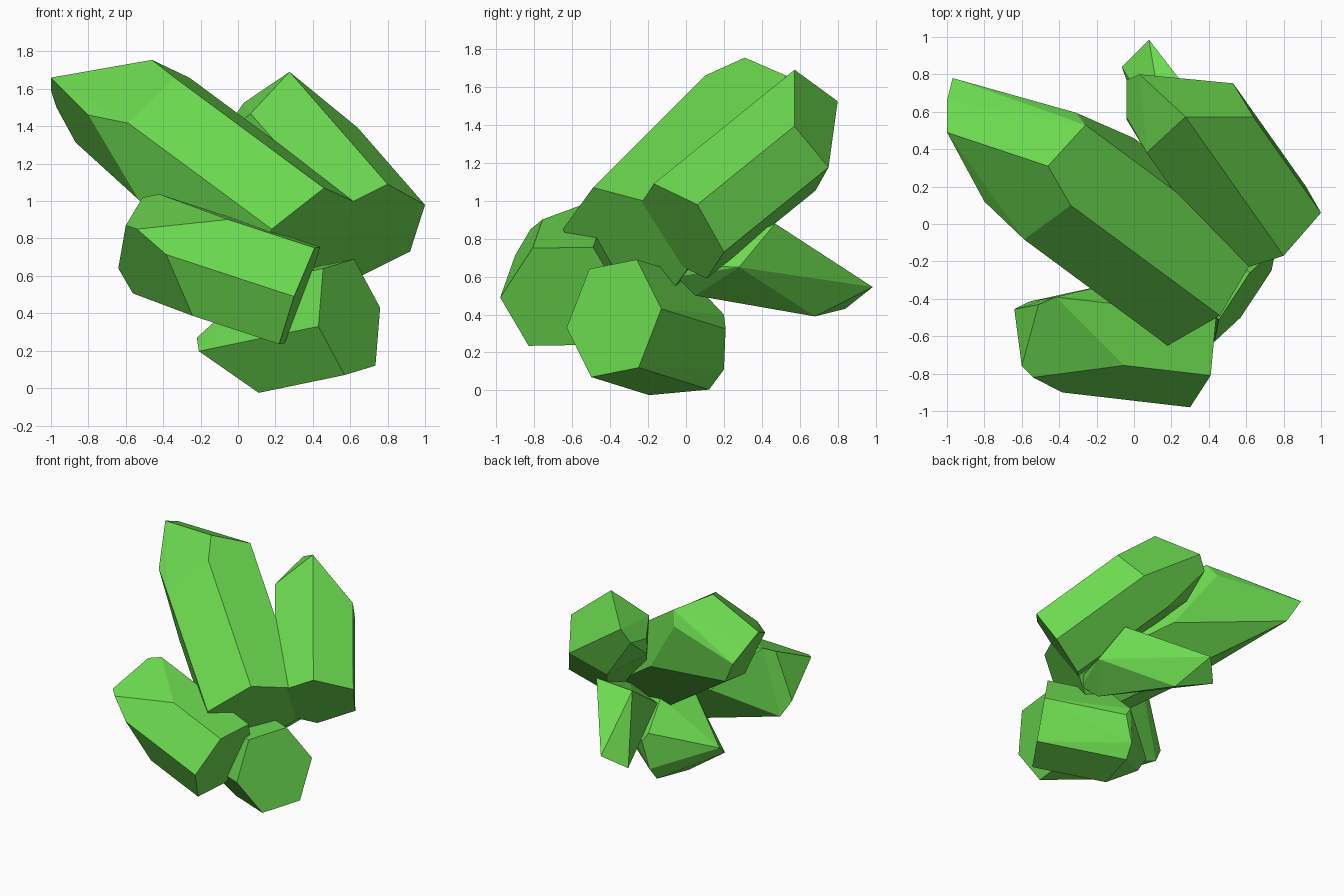
import bpy, bmesh, math
from mathutils import Vector as V

if "Cube" in bpy.data.objects:
    bpy.data.objects.remove(bpy.data.objects["Cube"])

mat = bpy.data.materials.new("green_crystal")
mat.diffuse_color = (0.15, 0.70, 0.08, 1)
mat.use_nodes = True
mat.node_tree.nodes["Principled BSDF"].inputs["Base Color"].default_value = mat.diffuse_color


def hull(name, points):
    """Faceted solid around a handful of points."""
    bm = bmesh.new()
    for p in points:
        bm.verts.new(p)
    res = bmesh.ops.convex_hull(bm, input=bm.verts[:])
    junk = [g for g in res["geom_interior"] if isinstance(g, bmesh.types.BMVert)]
    bmesh.ops.delete(bm, geom=junk, context="VERTS")
    bmesh.ops.dissolve_limit(bm, angle_limit=math.radians(5),
                             verts=bm.verts[:], edges=bm.edges[:])
    bmesh.ops.recalc_face_normals(bm, faces=bm.faces[:])
    me = bpy.data.meshes.new(name)
    bm.to_mesh(me)
    bm.free()
    me.materials.append(mat)
    bpy.context.collection.objects.link(bpy.data.objects.new(name, me))


def crystal(name, corners, axis, lengths, tip):
    """Hexagonal prism: three base corners give the ring, each long edge
    has its own length, and a few tip points finish the slanted end."""
    a, b, c = map(V, corners)
    mid = a + c - b
    ring = [a, b, c, 2 * mid - a, 2 * mid - b, 2 * mid - c]
    d = V(axis).normalized()
    hull(name, ring + [p + d * t for p, t in zip(ring, lengths)] + [V(p) for p in tip])


# long upper crystal leaning left
crystal("large_crystal",
        [(.18, -.65, .85), (.46, -.49, 1.07), (.66, -.15, .98)], (-.69, .51, .51),
        [1.11, 1.155, 1.33, .84, 1.69, .91],
        [(-.46, .31, 1.755), (-.80, .12, 1.46), (-1, .49, 1.66),
         (-1, .66, 1.59), (-.97, .78, 1.50), (-.31, .595, 1.56)])

# upper right crystal leaning back
crystal("back_crystal",
        [(.80, -.17, 1.09), (1.0, .06, .98), (.92, .20, .73)], (-.48, .68, .55),
        [1.09, .75, .81, .84, 1.0, .94],
        [(.03, .80, 1.525), (-.04, .77, 1.42), (-.04, .57, 1.38)])

# low front crystal
crystal("front_crystal",
        [(.30, -.98, .49), (.41, -.81, .75), (.44, -.49, .755)], (-.945, .11, .31),
        [.725, .49, .91, .40, .86, .49],
        [(-.51, -.43, 1.02), (-.60, -.76, .87), (-.54, -.82, .85), (-.64, -.455, .64)])

# bottom crystal resting on the ground
crystal("bottom_crystal",
        [(.62, -.26, .69), (.76, -.13, .43), (.735, -.25, .12)], (-.82, .547, -.17),
        [.48, .62, .68, .56, .78, .42],
        [(-.22, -.12, .27), (.19, .20, .11), (.20, .20, .40)])

# small tapered shard at the back
hull("rear_shard",
     [(.39, .05, .50), (.47, -.05, .60), (.50, 0, .66), (.58, .28, .65),
      (.48, .47, .88), (.17, .45, .85), (.20, .08, .60), (.17, .68, .39),
      (-.065, .84, .43), (.08, .985, .545)])
